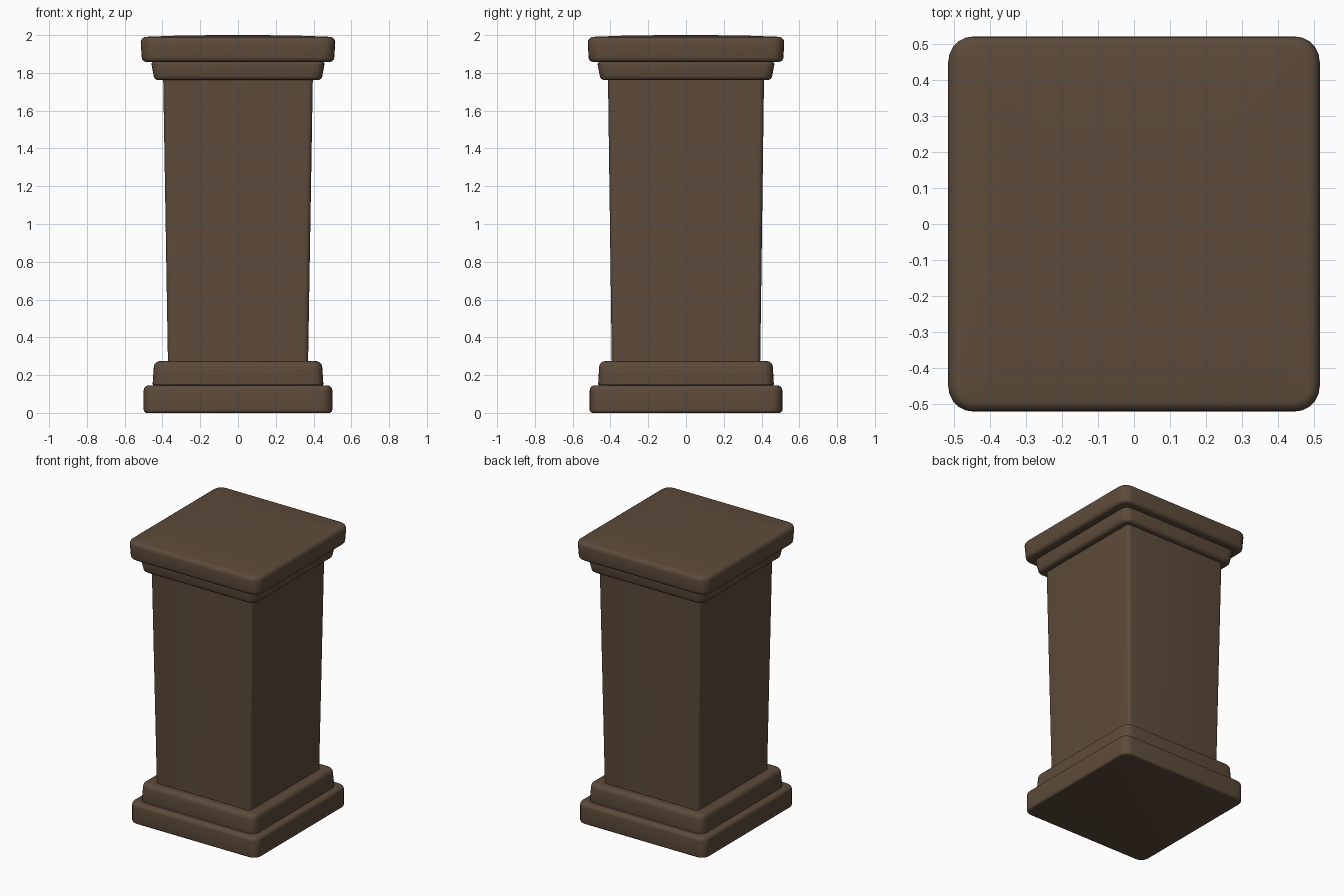
import bpy, bmesh, math

if "Cube" in bpy.data.objects:
    bpy.data.objects.remove(bpy.data.objects["Cube"])

brown = bpy.data.materials.new("dark_brown")
brown.diffuse_color = (0.11, 0.07, 0.043, 1.0)
brown.use_nodes = True
brown.node_tree.nodes["Principled BSDF"].inputs["Base Color"].default_value = brown.diffuse_color


def ring(bm, z, hx, hy, r, seg=5):
    """Rounded rectangle of vertices at height z."""
    verts = []
    for k, (sx, sy) in enumerate(((1, 1), (-1, 1), (-1, -1), (1, -1))):
        for i in range(seg + 1):
            a = math.pi / 2 * (k + i / seg)
            verts.append(bm.verts.new((sx * (hx - r) + r * math.cos(a),
                                       sy * (hy - r) + r * math.sin(a), z)))
    return verts


def tier(name, sections, cap_bottom=False, cap_top=False):
    """Skin a stack of (z, half x, half y, corner radius) sections."""
    bm = bmesh.new()
    rings = [ring(bm, *s) for s in sections]
    n = len(rings[0])
    for a, b in zip(rings, rings[1:]):
        for i in range(n):
            j = (i + 1) % n
            bm.faces.new((a[i], a[j], b[j], b[i]))
    if cap_bottom:
        bm.faces.new(rings[0][::-1])
    if cap_top:
        bm.faces.new(rings[-1])
    mesh = bpy.data.meshes.new(name)
    bm.to_mesh(mesh)
    bm.free()
    mesh.materials.append(brown)
    obj = bpy.data.objects.new(name, mesh)
    bpy.context.collection.objects.link(obj)
    return obj


def slab(z0, z1, lower, upper, corner, e0, e1, seg=4):
    """Sections of a slab with rounded lower (e0) and upper (e1) edges."""
    out = []
    for z, e, (hx, hy), up in ((z0, e0, lower, False), (z1, e1, upper, True)):
        for i in range(seg + 1):
            a = math.pi / 2 * (i / seg if up else 1 - i / seg)
            d = e * (1 - math.cos(a))
            dz = e * (1 - math.sin(a))
            out.append((z - dz if up else z + dz, hx - d, hy - d,
                        max(corner - d, 0.008)))
    return out


# Shaft ends, where the mouldings meet it
shaft_low = (0.27, 0.371, 0.393, 0.025)
shaft_high = (1.765, 0.396, 0.413, 0.025)
step_foot = (0.145, 0.452, 0.465, 0.055)
cap_neck = (1.86, 0.452, 0.462, 0.055)

parts = [
    # Bottom plinth, with its ledge running in to the step above
    tier("base_plinth",
         slab(0.0, 0.145, (0.499, 0.51), (0.499, 0.51), 0.06, 0.015, 0.025)
         + [step_foot], cap_bottom=True),
    # Smaller step of the base
    tier("base_step",
         [step_foot] + slab(0.15, 0.274, (0.452, 0.465), (0.446, 0.46),
                            0.055, 0.003, 0.032)
         + [shaft_low]),
    # Shaft, widening slightly upwards
    tier("shaft", [shaft_low, shaft_high]),
    # Moulding under the cap
    tier("cap_moulding",
         [shaft_high] + slab(1.762, 1.858, (0.447, 0.457), (0.458, 0.468),
                             0.055, 0.025, 0.012)
         + [cap_neck]),
    # Top slab, very slightly domed
    tier("cap_slab",
         [cap_neck] + slab(1.858, 1.991, (0.51, 0.516), (0.515, 0.52),
                           0.07, 0.025, 0.03)
         + [(1.997, 0.33, 0.33, 0.02), (2.0, 0.12, 0.12, 0.01)],
         cap_top=True),
]

for obj in parts:
    obj.select_set(True)
bpy.context.view_layer.objects.active = parts[0]
bpy.ops.object.shade_smooth_by_angle(angle=math.radians(38))
